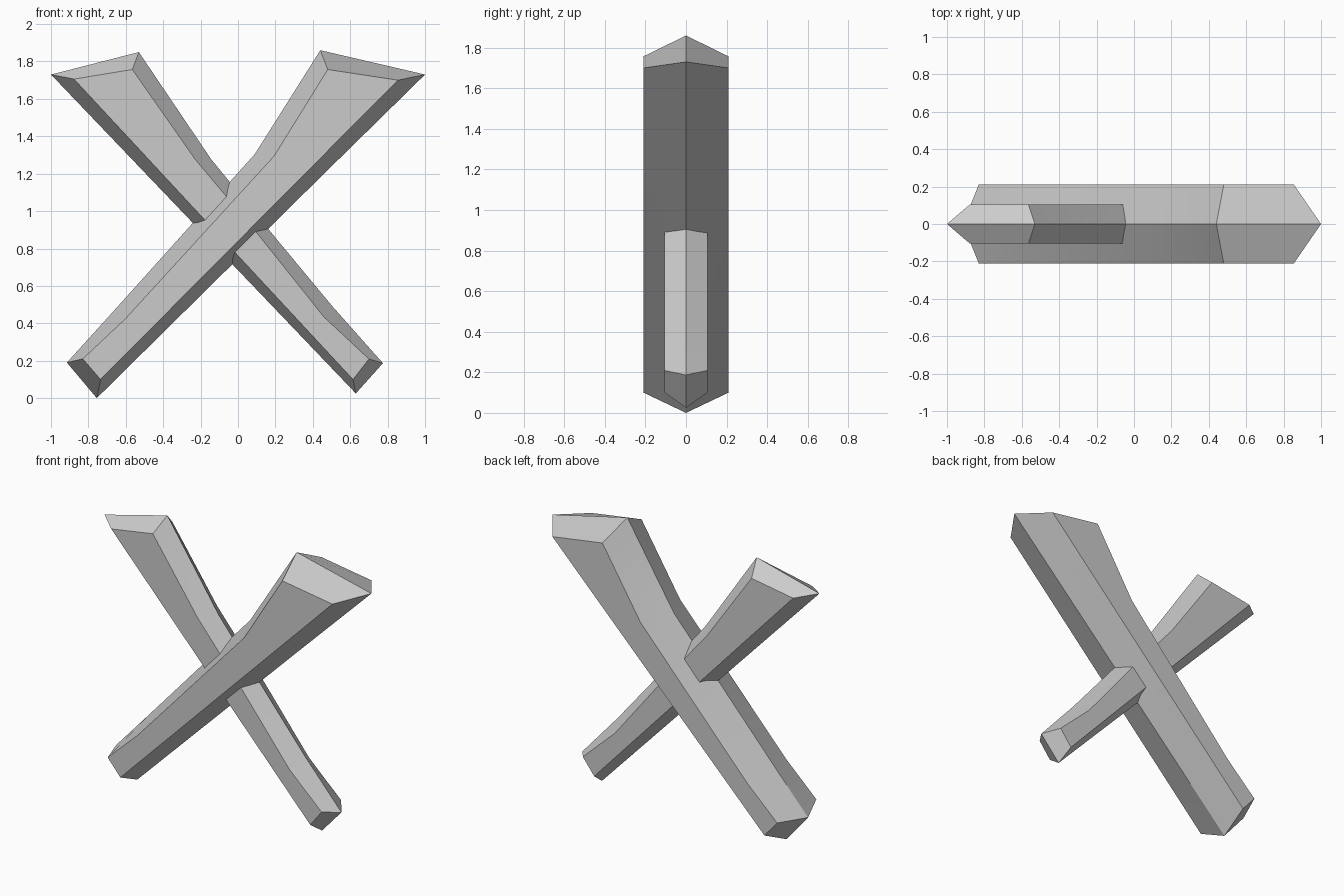
import bpy

if "Cube" in bpy.data.objects:
    bpy.data.objects.remove(bpy.data.objects["Cube"])


def beam(name, ridge, face, half):
    """Bevelled beam: ridge outline at y=0, flat face outlines at y=-half and y=+half."""
    n = len(ridge)
    verts = [(x, -half, z) for x, z in face]
    verts += [(x, 0, z) for x, z in ridge]
    verts += [(x, half, z) for x, z in face]
    faces = [tuple(range(n)), tuple(reversed(range(2 * n, 3 * n)))]
    for ring in (0, n):
        for i in range(n):
            j = (i + 1) % n
            faces.append((ring + j, ring + i, ring + n + i, ring + n + j))
    mesh = bpy.data.meshes.new(name)
    mesh.from_pydata(verts, [], faces)
    mesh.update()
    ob = bpy.data.objects.new(name, mesh)
    bpy.context.collection.objects.link(ob)
    bpy.ops.object.select_all(action='DESELECT')
    ob.select_set(True)
    bpy.context.view_layer.objects.active = ob
    bpy.ops.object.shade_smooth_by_angle(angle=0.5)
    return ob


# Thick beam, lower left to upper right
beam("thick_beam",
     [(-0.755, 0.0), (0.46, 1.2), (1.0, 1.73), (0.44, 1.86),
      (0.09, 1.305), (-0.67, 0.46), (-0.915, 0.19)],
     [(-0.735, 0.10), (0.35, 1.192), (0.855, 1.70), (0.48, 1.757),
      (0.193, 1.294), (-0.604, 0.422), (-0.83, 0.21)],
     0.21)

# Thin beam, upper left to lower right
beam("thin_beam",
     [(0.63, 0.025), (0.775, 0.187), (0.508, 0.487), (0.171, 0.893),
      (-0.144, 1.278), (-0.53, 1.85), (-1.0, 1.73)],
     [(0.615, 0.10), (0.70, 0.209), (0.46, 0.433), (0.102, 0.882),
      (-0.23, 1.278), (-0.565, 1.757), (-0.877, 1.706)],
     0.105)
